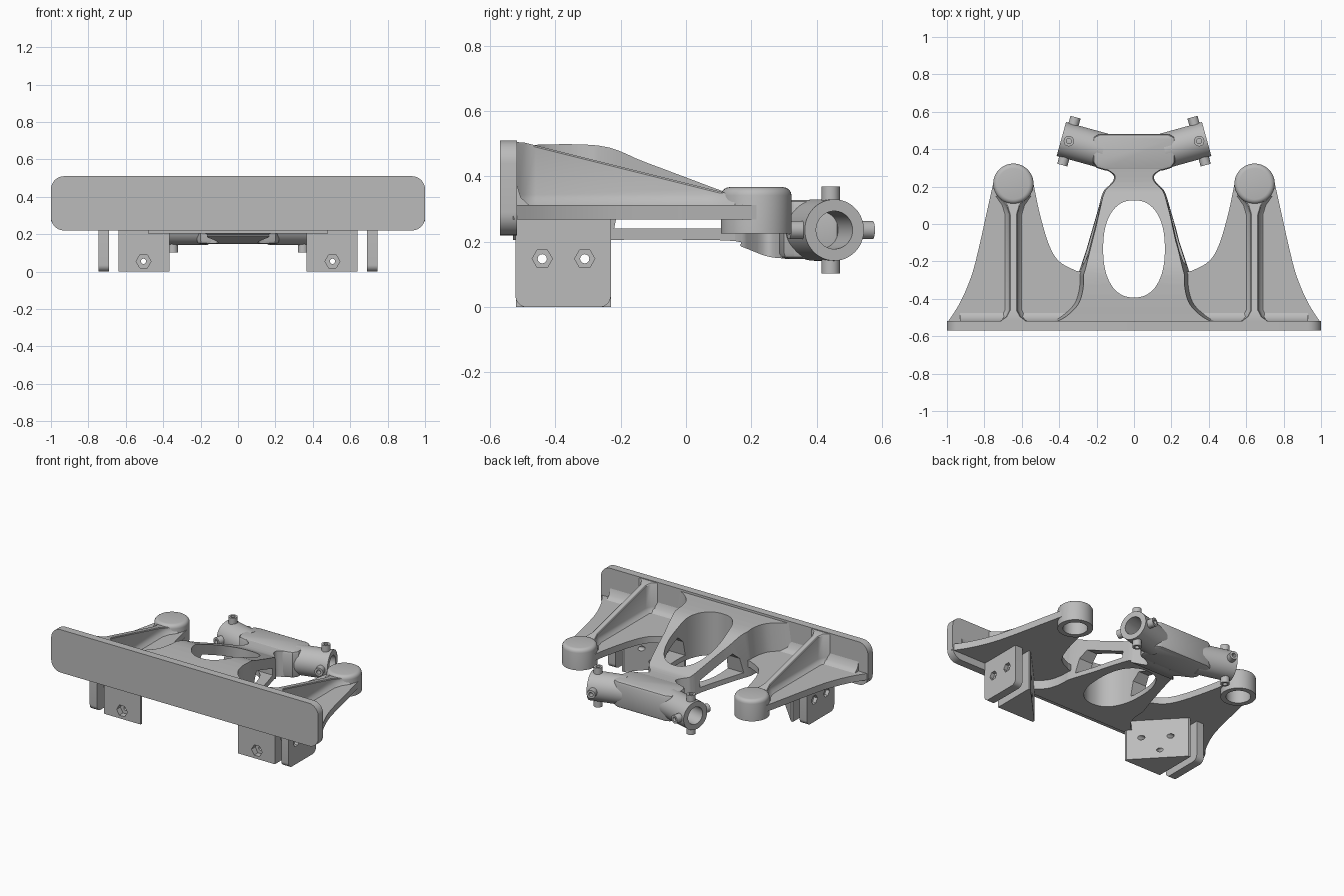
import bpy, bmesh, math
from mathutils import Vector

if "Cube" in bpy.data.objects:
    bpy.data.objects.remove(bpy.data.objects["Cube"])

grey = bpy.data.materials.new("mid_grey")
grey.use_nodes = True
GREY = (0.5, 0.5, 0.5, 1)
grey.diffuse_color = GREY
grey.node_tree.nodes["Principled BSDF"].inputs["Base Color"].default_value = GREY


def loft(name, rings, loop=False):
    """Skin a list of matching rings; cap the ends or join them into a loop."""
    bm = bmesh.new()
    vs = [[bm.verts.new(p) for p in r] for r in rings]
    n = len(rings[0])
    pairs = list(zip(vs, vs[1:])) + ([(vs[-1], vs[0])] if loop else [])
    for a, b in pairs:
        for i in range(n):
            j = (i + 1) % n
            bm.faces.new((a[i], a[j], b[j], b[i]))
    if not loop:
        bm.faces.new(vs[0])
        bm.faces.new(vs[-1])
    bmesh.ops.recalc_face_normals(bm, faces=bm.faces)
    me = bpy.data.meshes.new(name)
    bm.to_mesh(me)
    bm.free()
    me.materials.append(grey)
    ob = bpy.data.objects.new(name, me)
    bpy.context.collection.objects.link(ob)
    return ob


def place(axis, u, v, w):
    return {"x": (w, u, v), "y": (u, w, v), "z": (u, v, w)}[axis]


def prism(name, pts, axis, lo, hi, taper=1):
    return loft(name, [[place(axis, u * k, v, w) for u, v in pts]
                       for w, k in ((lo, 1), (hi, taper))])


def circle(cx, cy, r, n=40):
    return [(cx + r * math.cos(2 * math.pi * i / n), cy + r * math.sin(2 * math.pi * i / n))
            for i in range(n)]


def round_rect(x0, x1, y0, y1, r, n=8):
    pts = []
    for k, (cx, cy) in enumerate(((x1 - r, y1 - r), (x0 + r, y1 - r),
                                  (x0 + r, y0 + r), (x1 - r, y0 + r))):
        for i in range(n + 1):
            a = math.pi / 2 * (k + i / n)
            pts.append((cx + r * math.cos(a), cy + r * math.sin(a)))
    return pts


def smooth(pts, n=5):
    """Run a Catmull-Rom curve through the points."""
    p = [Vector(q) for q in [pts[0]] + pts + [pts[-1]]]
    out = []
    for a, b, c, d in zip(p, p[1:], p[2:], p[3:]):
        for i in range(n):
            t = i / n
            out.append(tuple(0.5 * (2 * b + (c - a) * t + (2 * a - 5 * b + 4 * c - d) * t * t
                                    + (3 * b - a - 3 * c + d) * t ** 3)))
    return out + [tuple(pts[-1])]


def apply_all(ob):
    dg = bpy.context.evaluated_depsgraph_get()
    me = bpy.data.meshes.new_from_object(ob.evaluated_get(dg))
    ob.modifiers.clear()
    ob.data = me


def boolean(ob, tool, op="DIFFERENCE"):
    m = ob.modifiers.new("cut", "BOOLEAN")
    m.object, m.operation, m.solver = tool, op, "EXACT"
    apply_all(ob)
    bpy.data.objects.remove(tool)


def bevel(ob, width, segments=3, angle=40):
    m = ob.modifiers.new("bevel", "BEVEL")
    m.width, m.segments, m.limit_method = width, segments, "ANGLE"
    m.angle_limit = math.radians(angle)
    apply_all(ob)


def tube(name, start, end, outer, inner, n=32):
    """A hollow round bar between two points."""
    start, end = Vector(start), Vector(end)
    q = (end - start).to_track_quat("Z", "Y")
    rings = []
    for base, r in ((start, outer), (end, outer), (end, inner), (start, inner)):
        rings.append([base + q @ Vector((x, y, 0)) for x, y in circle(0, 0, r, n)])
    return loft(name, rings, loop=True)


# Front plate with a concave fillet along the arm floors
prism("front_plate", round_rect(-1, 1, 0.22, 0.51, 0.07), "y", -0.57, -0.518)
fillet = [(-0.53, 0.29), (-0.455, 0.305), (-0.482, 0.314), (-0.505, 0.335), (-0.518, 0.375), (-0.53, 0.375)]
prism("plate_fillet", fillet, "x", -0.93, 0.93)

# Centre frame: plan outline crossed with the side profile, then pierced
half = smooth([(0.5, -0.53), (0.42, -0.495), (0.345, -0.43), (0.315, -0.35), (0.31, -0.27)])
half += [(0.25, -0.09), (0.18, 0.15)] + smooth([(0.165, 0.18), (0.115, 0.23), (0.115, 0.265), (0.17, 0.3)])
plan = half + [(-x, y) for x, y in reversed(half)]
frame = prism("centre_frame", plan, "z", 0.1, 0.55, taper=0.85)
top = smooth([(-0.53, 0.495), (-0.27, 0.495), (-0.12, 0.442), (0.12, 0.352), (0.2, 0.325), (0.32, 0.325)])
under = smooth([(0.32, 0.148), (0.25, 0.155), (0.17, 0.185), (0.1, 0.205), (-0.53, 0.205)])
boolean(frame, prism("side_profile", top + under, "x", -0.7, 0.7), "INTERSECT")


def power(t):
    return math.copysign(abs(t) ** 0.87, t)


egg = [(0.165 * power(math.cos(i * math.pi / 32)), -0.133 + 0.26 * power(math.sin(i * math.pi / 32)))
       for i in range(64)]
boolean(frame, prism("hole_cutter", egg, "z", 0, 0.7))
window = [(-0.22, 0.24), (-0.2, 0.34), (-0.15, 0.385), (0.11, 0.285), (0.11, 0.24)]
boolean(frame, prism("window_cutter", window, "x", -0.7, 0.7))

# Rear hub block between the two sockets
hub = [(0.15, 0.285), (0.2, 0.3), (0.22, 0.33), (0.22, 0.465), (0.18, 0.482)]
block = prism("hub_block", hub + [(-x, y) for x, y in reversed(hub)], "z", 0.148, 0.328)
bevel(block, 0.018, 2, 60)

# Everything else comes in left and right pairs
for side, s in (("left", 1), ("right", -1)):
    # Arm floor
    outer = smooth([(1, -0.53), (0.93, -0.42), (0.87, -0.28), (0.83, -0.13), (0.79, 0.05), (0.752, 0.22)])
    inner = smooth([(0.538, 0.22), (0.505, 0.06), (0.455, -0.11), (0.4, -0.2), (0.31, -0.25)])
    floor = outer + inner + [(0.2, -0.27), (0.2, -0.53)]
    prism(side + "_arm_floor", [(s * x, y) for x, y in floor], "z", 0.268, 0.312)

    # Upright rib, flared at its foot and where it meets the plate and boss
    rings = []
    for y, flare in ((-0.53, 0.06), (-0.515, 0.045), (-0.495, 0.018), (-0.46, 0), (0.05, 0), (0.1, 0.015), (0.15, 0.05)):
        z = min(0.505, 0.505 - 0.25 * (y + 0.5))
        sec = [(0.06, 0.3), (0.042, 0.314), (0.028, 0.33), (0.022, 0.344), (0.021, z - 0.005), (0.016, z)]
        sec = [(w + flare, h) for w, h in sec]
        sec += [(-w, h) for w, h in reversed(sec)]
        rings.append([(s * 0.645 + w, y, h) for w, h in sec])
    loft(side + "_arm_rib", rings)

    # Boss at the arm tip with a blind bore underneath
    boss = prism(side + "_boss", circle(s * 0.645, 0.215, 0.108, 48), "z", 0.225, 0.367)
    bm = bmesh.new()
    bm.from_mesh(boss.data)
    rim = [e for e in bm.edges if all(v.co.z > 0.36 for v in e.verts)]
    bmesh.ops.bevel(bm, geom=rim, offset=0.025, segments=4, profile=0.5, affect="EDGES")
    bm.to_mesh(boss.data)
    bm.free()
    bore = circle(s * 0.645, 0.215, 0.075)
    boolean(boss, prism("bore_cutter", bore, "z", 0.1, 0.325))
    boolean(bpy.data.objects[side + "_arm_floor"], prism("bore_cutter", bore, "z", 0.1, 0.325))
    boolean(bpy.data.objects[side + "_arm_rib"], prism("bore_cutter", bore, "z", 0.1, 0.325))

    # Clamp bracket: outer cheek and a three-cornered inner block
    cheek = prism(side + "_bracket_cheek", round_rect(-0.522, -0.23, 0, 0.3, 0.035), "x", s * 0.69, s * 0.745)
    wedge = [(s * 0.64, -0.52), (s * 0.64, -0.23), (s * 0.625, -0.23), (s * 0.365, -0.505), (s * 0.365, -0.52)]
    wedge = prism(side + "_bracket_block", wedge, "z", 0, 0.28)
    for y in (-0.44, -0.31):
        boolean(cheek, prism("nut_cutter", circle(y, 0.148, 0.031, 6), "x", s * 0.72, s * 0.8))
        boolean(cheek, prism("bolt_cutter", circle(y, 0.148, 0.014, 20), "x", s * 0.6, s * 0.8))
        boolean(wedge, prism("bolt_cutter", circle(y, 0.148, 0.016, 20), "x", s * 0.2, s * 0.8))
    boolean(wedge, prism("nut_cutter", circle(s * 0.505, 0.055, 0.04, 6), "y", -0.6, -0.48))
    boolean(wedge, prism("bolt_cutter", circle(s * 0.505, 0.055, 0.014, 20), "y", -0.6, -0.1))

    # Angled socket with four hollow set screws
    axis = Vector((s * math.cos(0.27), math.sin(0.27), 0))
    mid = Vector((s * 0.348, 0.443, 0.236))
    tube(side + "_socket", mid - axis * 0.19, mid + axis * 0.042, 0.094, 0.058, 48)
    across = Vector((-axis.y, axis.x, 0))
    up = Vector((0, 0, 1))
    for i, d in enumerate((up, -up, across, -across)):
        screw = tube(f"{side}_set_screw_{i + 1}", mid + d * 0.07, mid + d * 0.133, 0.028, 0.014, 20)

# Smooth the curved faces and keep real edges sharp
bpy.ops.object.select_all(action="DESELECT")
for ob in bpy.context.collection.objects:
    if ob.type == "MESH" and ob.data.materials and ob.data.materials[0] == grey:
        ob.select_set(True)
        bpy.context.view_layer.objects.active = ob
bpy.ops.object.shade_smooth_by_angle(angle=math.radians(30))
